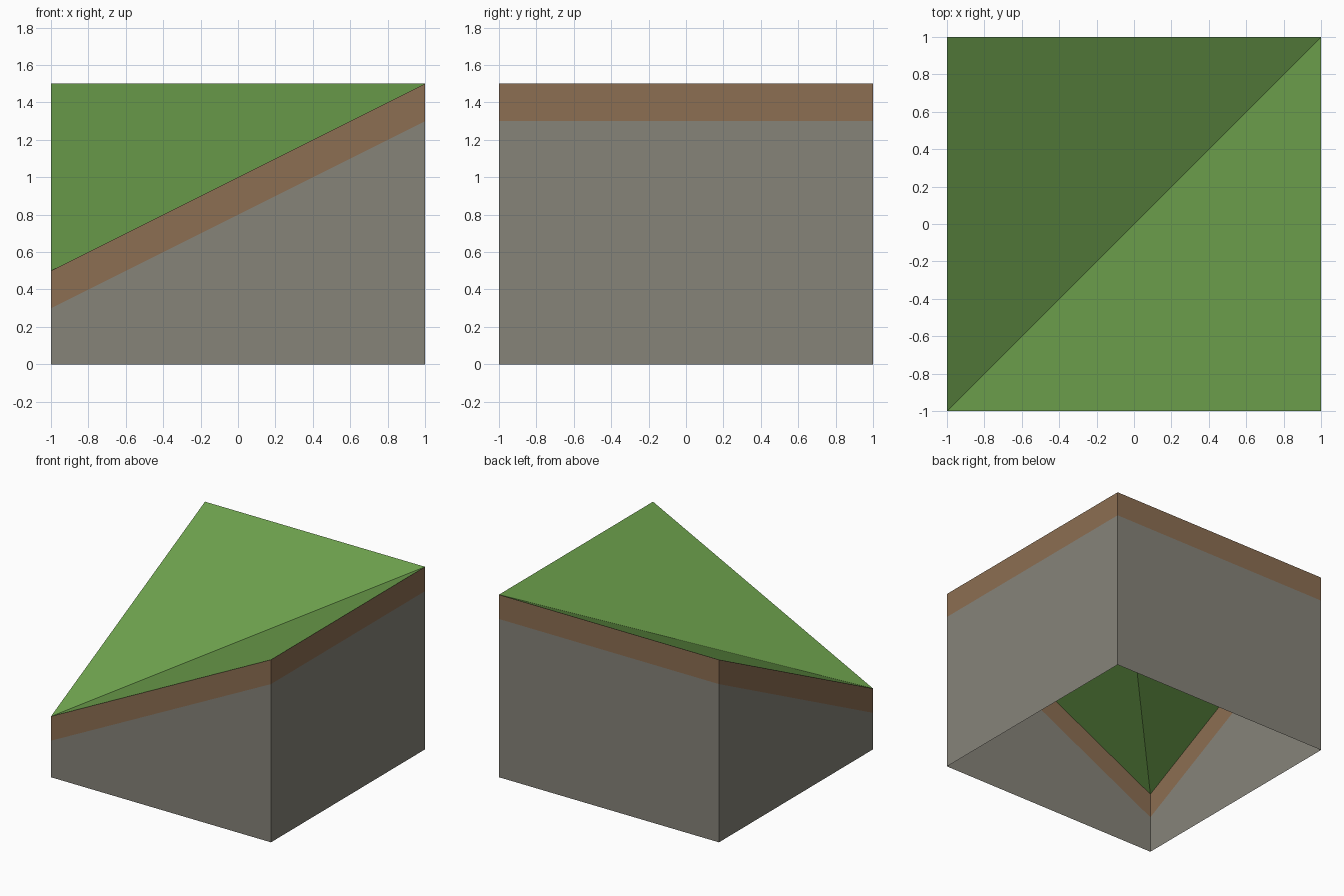
import bpy, bmesh

if "Cube" in bpy.data.objects:
    bpy.data.objects.remove(bpy.data.objects["Cube"])


def srgb(r, g, b):
    """Convert 0-255 display colour to linear RGBA."""
    def lin(c):
        c /= 255
        return c / 12.92 if c <= 0.04045 else ((c + 0.055) / 1.055) ** 2.4
    return (lin(r), lin(g), lin(b), 1)


def material(name, rgb):
    m = bpy.data.materials.new(name)
    m.diffuse_color = srgb(*rgb)
    m.use_nodes = True
    m.node_tree.nodes["Principled BSDF"].inputs["Base Color"].default_value = m.diffuse_color
    return m


def make_object(name, bm, mat):
    mesh = bpy.data.meshes.new(name)
    bm.to_mesh(mesh)
    bm.free()
    mesh.materials.append(mat)
    bpy.context.collection.objects.link(bpy.data.objects.new(name, mesh))


grass = material("grass green", (108, 159, 76))
soil = material("soil brown", (140, 110, 82))
rock = material("rock grey", (134, 131, 121))

# Tile corners counter-clockwise from front left; only that corner is low
corners = [(-1, -1, 0.5), (1, -1, 1.5), (1, 1, 1.5), (-1, 1, 1.5)]
SOIL = 0.2


def wall_ring(name, bottom, top, mat):
    """Open ring of four outward-facing walls between two height rules."""
    bm = bmesh.new()
    low = [bm.verts.new((x, y, bottom(h))) for x, y, h in corners]
    high = [bm.verts.new((x, y, top(h))) for x, y, h in corners]
    for i in range(4):
        j = (i + 1) % 4
        bm.faces.new((low[i], low[j], high[j], high[i]))
    make_object(name, bm, mat)


# Rock walls, open underneath, with a soil band following the slope
wall_ring("rock_walls", lambda h: 0, lambda h: h - SOIL, rock)
wall_ring("soil_band", lambda h: h - SOIL, lambda h: h, soil)

# Grass surface: two slopes meeting in a valley along the diagonal
bm = bmesh.new()
v = [bm.verts.new(c) for c in corners]
bm.faces.new((v[0], v[1], v[2]))
bm.faces.new((v[0], v[2], v[3]))
make_object("grass_top", bm, grass)
